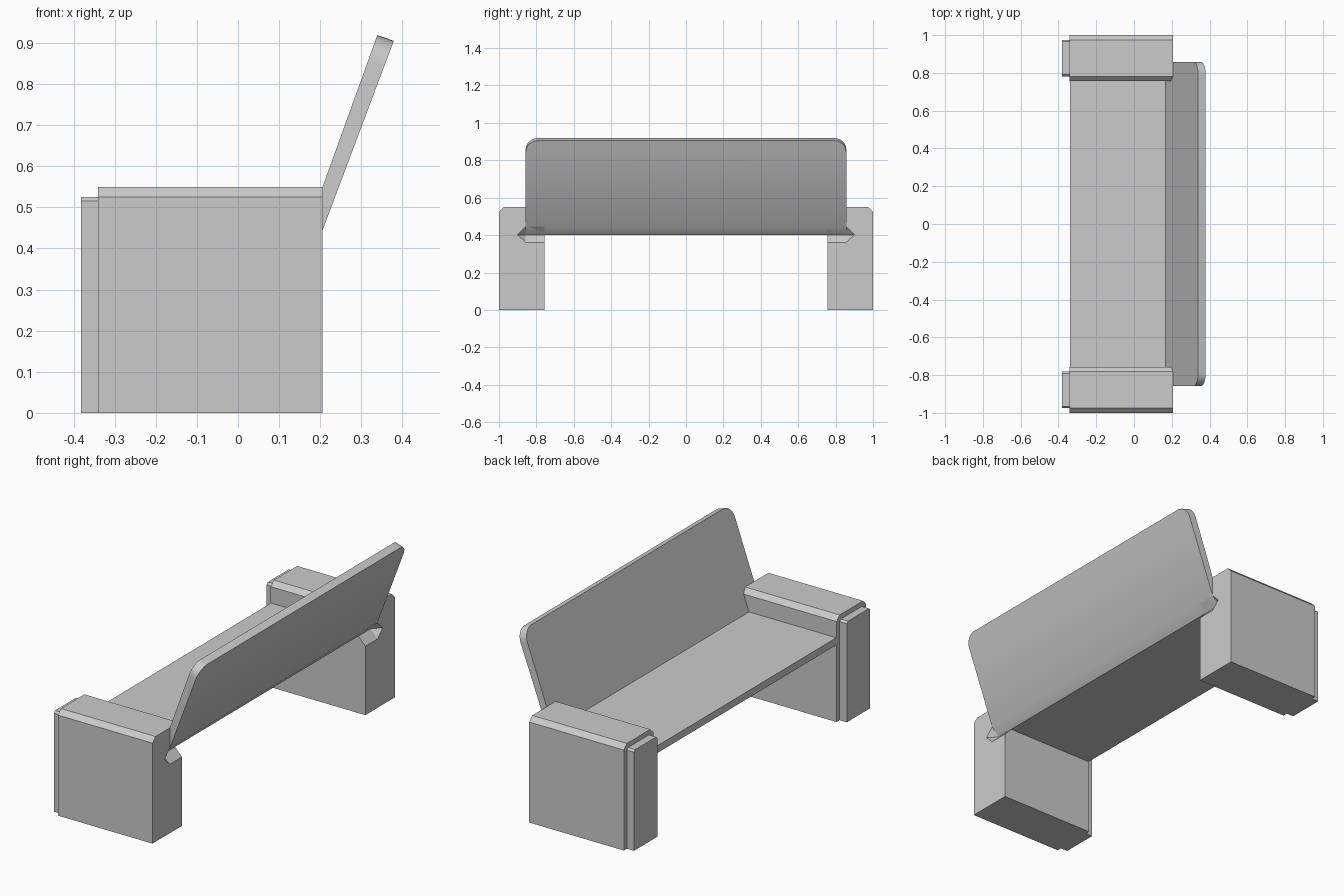
import bpy, bmesh

if "Cube" in bpy.data.objects:
    bpy.data.objects.remove(bpy.data.objects["Cube"])


def finish(bm, name):
    bmesh.ops.recalc_face_normals(bm, faces=bm.faces[:])
    mesh = bpy.data.meshes.new(name)
    bm.to_mesh(mesh)
    bm.free()
    obj = bpy.data.objects.new(name, mesh)
    bpy.context.collection.objects.link(obj)
    return obj


def prism(profile, axis, a, b):
    """Extrude a closed profile from a to b; axis 'x' takes (y, z), axis 'y' takes (x, z)."""
    bm = bmesh.new()
    put = (lambda p, t: (t, p[0], p[1])) if axis == 'x' else (lambda p, t: (p[0], t, p[1]))
    face = bm.faces.new([bm.verts.new(put(p, a)) for p in profile])
    ext = bmesh.ops.extrude_face_region(bm, geom=[face])
    d = put((0, 0), b - a)
    bmesh.ops.translate(bm, vec=d, verts=[v for v in ext['geom'] if isinstance(v, bmesh.types.BMVert)])
    return bm


def chamfered_block(y0, y1, top, c):
    """End-on outline of a block with both top edges chamfered."""
    return [(y0, 0), (y1, 0), (y1, top - c), (y1 - c, top), (y0 + c, top), (y0, top - c)]


# Seat and leaning backrest share one bent board
bm = prism([(-0.339, 0.402), (0.166, 0.402), (0.206, 0.445), (0.379, 0.905),
            (0.339, 0.919), (0.166, 0.44), (-0.339, 0.44)], 'y', -0.857, 0.857)
corners = [e for e in bm.edges
           if all(v.co.z > 0.9 for v in e.verts)
           and abs(e.verts[0].co.y - e.verts[1].co.y) < 1e-4]
bmesh.ops.bevel(bm, geom=corners, offset=0.065, offset_type='OFFSET',
                segments=8, profile=0.5, affect='EDGES')
board = finish(bm, "seat_and_backrest")

# Helper that cuts the V groove with pointed ends under the backrest
bm = bmesh.new()
for s in (-1, 1):
    bm.verts.new((0.166, s * 0.857, 0.402))
    for x in (0.206, 0.26):
        for y, z in ((0.857, 0.36), (0.857, 0.445), (0.9, 0.402)):
            bm.verts.new((x, s * y, z))
bmesh.ops.convex_hull(bm, input=bm.verts[:])
cutter = finish(bm, "groove_cutter")
cutter.hide_render = True

# Armrest blocks with raised front panels
for s, side in ((-1, "left"), (1, "right")):
    y0, y1 = sorted((s * 0.757, s * 1.0))
    arm = finish(prism(chamfered_block(y0, y1, 0.55, 0.025), 'x', -0.341, 0.206), side + "_armrest")
    cut = arm.modifiers.new("groove", 'BOOLEAN')
    cut.operation = 'DIFFERENCE'
    cut.solver = 'EXACT'
    cut.object = cutter
    bpy.context.view_layer.objects.active = arm
    bpy.ops.object.modifier_apply(modifier=cut.name)
    y0, y1 = sorted((s * 0.782, s * 0.975))
    finish(prism(chamfered_block(y0, y1, 0.525, 0.01), 'x', -0.382, -0.335), side + "_front_panel")

bpy.data.objects.remove(cutter)

# Rounded corners shade smoothly, flat faces stay crisp
bpy.ops.object.select_all(action='DESELECT')
board.select_set(True)
bpy.context.view_layer.objects.active = board
bpy.ops.object.shade_smooth_by_angle(angle=0.4)
